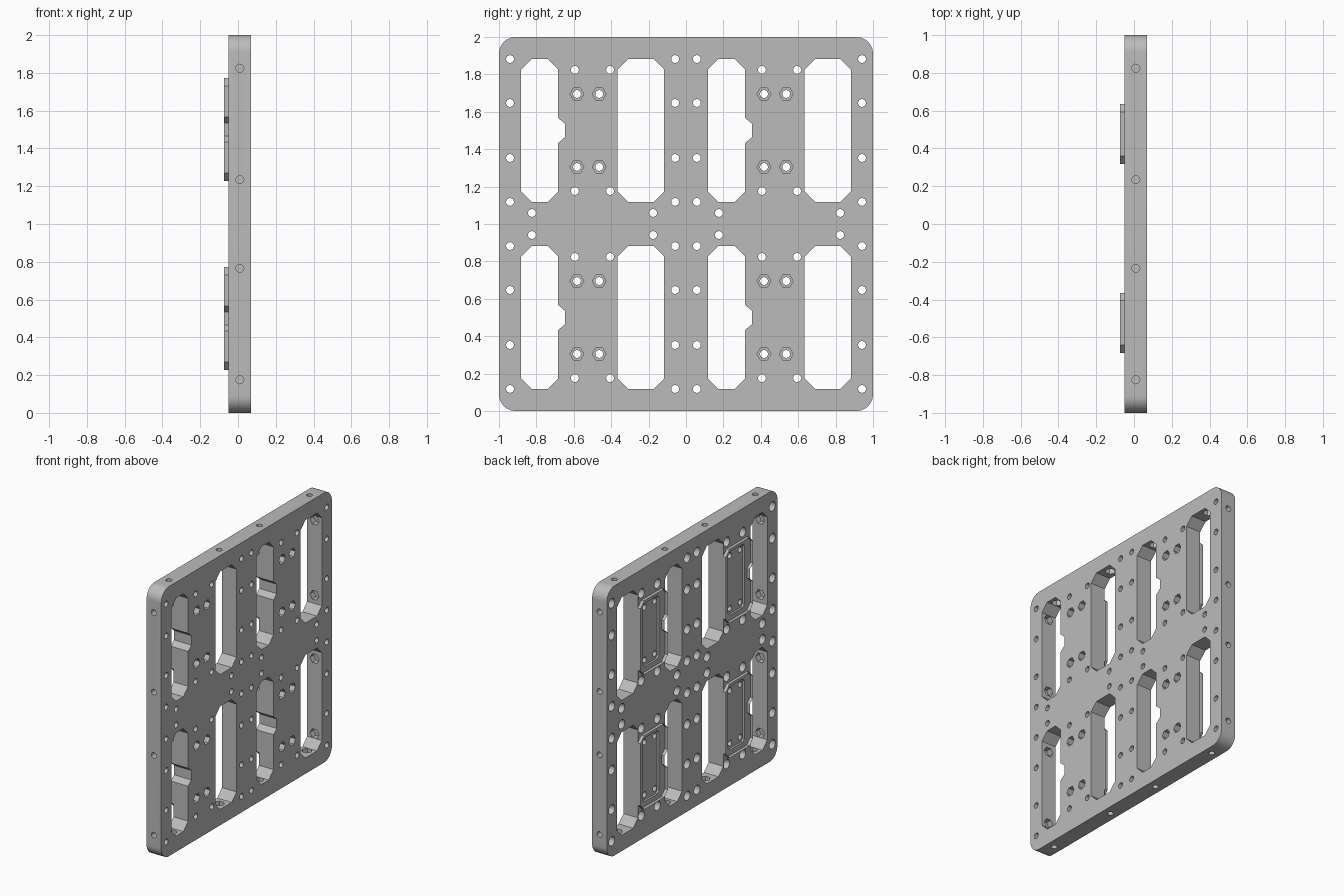
import bpy, bmesh, math
from mathutils import Vector
from mathutils.geometry import delaunay_2d_cdt

old = bpy.data.objects.get("Cube")
if old:
    bpy.data.objects.remove(old, do_unlink=True)

BACK, FACE = -0.05, 0.07      # plate thickness limits along x
RIM_TOP = -0.0735
HOLE, NUT, BORE = 0.021, 0.037, 0.035
MID = 0.01                    # x of the edge drillings
R = 0.09                      # plate corner radius
EDGE = 0.882                  # outer limit of the windows
CHAMFER = 0.056

metal = bpy.data.materials.new("plain_grey")
metal.use_nodes = True
grey = (0.5, 0.5, 0.5, 1)
metal.diffuse_color = grey
metal.node_tree.nodes["Principled BSDF"].inputs["Base Color"].default_value = grey


def place(axis, u, v, w):
    return Vector({"x": (w, u, v), "y": (u, w, v), "z": (u, v, w)}[axis])


def inside(u, v, loop):
    """Even-odd test of a point against one closed outline."""
    if not min(p[0] for p in loop) < u < max(p[0] for p in loop):
        return False
    odd = False
    for (a, b), (c, d) in zip(loop, loop[1:] + loop[:1]):
        if (b > v) != (d > v) and u < a + (v - b) * (c - a) / (d - b):
            odd = not odd
    return odd


def cap(bm, axis, w, outer, holes=()):
    """Flat face with holes, square to an axis."""
    pts, edges = [], []
    for loop in (outer, *holes):
        start, n = len(pts), len(loop)
        pts += [Vector(p) for p in loop]
        edges += [(start + i, start + (i + 1) % n) for i in range(n)]
    flat, _, tris, *_ = delaunay_2d_cdt(pts, edges, [], 0, 1e-6)
    verts = [bm.verts.new(place(axis, p.x, p.y, w)) for p in flat]
    for tri in tris:
        c = sum((flat[i] for i in tri), Vector((0, 0))) / len(tri)
        if inside(c.x, c.y, outer) and not any(inside(c.x, c.y, h) for h in holes):
            bm.faces.new([verts[i] for i in tri])


def drilled(p, q):
    """True for straight wall segments that carry edge drillings."""
    return any(abs(a - b) < 1e-5 and min(abs(abs(a) - EDGE), abs(abs(a) - 1)) < 1e-4
               for a, b in ((p[0], q[0]), (p[1] - 1, q[1] - 1)))


def tube(bm, axis, loop, a, b, skip=None):
    """Side walls of an outline between two depths."""
    for p, q in zip(loop, loop[1:] + loop[:1]):
        if not (skip and skip(p, q)):
            bm.faces.new([bm.verts.new(place(axis, *c))
                          for c in ((*p, a), (*q, a), (*q, b), (*p, b))])


def wall(bm, axis, w, depth, lo, hi, centres, radius, sides):
    """Straight edge wall with a row of blind holes."""
    holes = [ngon(MID, c, radius, sides) for c in centres]
    cap(bm, axis, w, [(BACK, lo), (FACE, lo), (FACE, hi), (BACK, hi)], holes)
    for h in holes:
        tube(bm, axis, h, w, depth)
        cap(bm, axis, depth, h)


def ngon(u, v, r, n):
    return [(u + r * math.cos(math.tau * i / n), v + r * math.sin(math.tau * i / n))
            for i in range(n)]


def octagon(u0, u1, v0, v1, c, notch=None, low=False):
    """Chamfered rectangle; an optional notch shifts one side along +u."""
    low_side = [(u0, v1 - c), (u0, v0 + c)]
    high_side = [(u1, v0 + c), (u1, v1 - c)]
    if notch is not None:
        u = u0 if low else u1
        bite = [(u, notch - 0.067), (u + 0.038, notch - 0.035),
                (u + 0.038, notch + 0.035), (u, notch + 0.067)]
        if low:
            low_side[1:1] = bite[::-1]
        else:
            high_side[1:1] = bite
    return [(u0 + c, v0), (u1 - c, v0)] + high_side + [(u1 - c, v1), (u0 + c, v1)] + low_side


def finish(bm, name):
    bmesh.ops.remove_doubles(bm, verts=bm.verts[:], dist=1e-5)
    bmesh.ops.recalc_face_normals(bm, faces=bm.faces[:])
    mesh = bpy.data.meshes.new(name)
    bm.to_mesh(mesh)
    bm.free()
    mesh.materials.append(metal)
    obj = bpy.data.objects.new(name, mesh)
    bpy.context.collection.objects.link(obj)
    # Smooth round surfaces, crisp machined edges
    bpy.ops.object.select_all(action="DESELECT")
    obj.select_set(True)
    bpy.context.view_layer.objects.active = obj
    bpy.ops.object.shade_smooth_by_angle(angle=math.radians(30))


plate = bmesh.new()

# Rounded square outline
outline = []
for k, (sy, sz) in enumerate([(1, 1), (-1, 1), (-1, -1), (1, -1)]):
    for i in range(11):
        t = math.pi / 2 * (k + i / 10)
        outline.append((sy * (1 - R) + R * math.cos(t), 1 + sz * (1 - R) + R * math.sin(t)))
tube(plate, "x", outline, BACK, FACE, drilled)

# Outer edges with a row of drillings on all four sides
ROW = (-0.825, -0.235, 0.235, 0.825)
for s in (-1, 1):
    wall(plate, "y", s, s * 0.93, R, 2 - R, [1 + t for t in ROW], HOLE, 16)
    wall(plate, "z", 1 + s, 1 + s * 0.93, R - 1, 1 - R, ROW, HOLE, 16)


def seats(lo, hi, offset):
    """Nut pocket centres that fit on a window wall."""
    return [min(max(t + offset, lo + 0.034), hi - 0.034) for t in ROW
            if lo - CHAMFER < t + offset < hi + CHAMFER]


# Eight chamfered windows, half of them notched, with nut pockets in the outer walls
windows = []
for z0, z1, s in ((1 - EDGE, EDGE, -1), (2 - EDGE, 1 + EDGE, 1)):
    for y0, y1, notched in ((-EDGE, -0.684, True), (-0.366, -0.117, False),
                            (0.117, 0.316, True), (0.634, EDGE, False)):
        loop = octagon(y0, y1, z0, z1, CHAMFER, (z0 + z1) / 2 if notched else None)
        windows.append(loop)
        tube(plate, "x", loop, BACK, FACE, drilled)
        lo, hi = y0 + CHAMFER, y1 - CHAMFER
        wall(plate, "z", 1 + s * EDGE, 1 + s * 0.925, lo, hi, seats(lo, hi, 0), NUT, 6)
    lo, hi = z0 + CHAMFER, z1 - CHAMFER
    for side in (-1, 1):
        wall(plate, "y", side * EDGE, side * 0.925, lo, hi, seats(lo, hi, 1), NUT, 6)

# Bolt holes, counterbored from the rear
bolts = [(sy * y, 1 + sz * z)
         for ys, zs in (((0.058, 0.941), (0.118, 0.353, 0.647, 0.882)),
                        ((0.406, 0.594), (0.176, 0.824)),
                        ((0.176, 0.824), (0.059,)))
         for y in ys for z in zs for sy in (-1, 1) for sz in (-1, 1)]
front_holes, rear_holes = list(windows), list(windows)
step = BACK + 0.045
for y, z in bolts:
    hole, bore = ngon(y, z, HOLE, 16), ngon(y, z, BORE, 16)
    tube(plate, "x", hole, FACE, step)
    cap(plate, "x", step, bore, [hole])
    tube(plate, "x", bore, step, BACK)
    front_holes.append(hole)
    rear_holes.append(bore)

# Four bays: shallow rear recess, each with four hexagonal nut pockets on the face
bays = [(y, z) for y in (-0.523, 0.477) for z in (0.5, 1.5)]
floor, seat = BACK + 0.015, FACE - 0.05
for y, z in bays:
    recess = octagon(y - 0.09, y + 0.1, z - 0.235, z + 0.235, 0.02)
    holes = []
    for dy in (-0.06, 0.059):
        for dz in (-0.195, 0.195):
            hole, pocket = ngon(y + dy, z + dz, HOLE, 16), ngon(y + dy, z + dz, NUT, 6)
            tube(plate, "x", pocket, FACE, seat)
            cap(plate, "x", seat, pocket, [hole])
            tube(plate, "x", hole, seat, floor)
            holes.append(hole)
            front_holes.append(pocket)
    cap(plate, "x", floor, recess, holes)
    tube(plate, "x", recess, floor, BACK)
    rear_holes.append(recess)

cap(plate, "x", FACE, outline, front_holes)
cap(plate, "x", BACK, outline, rear_holes)
finish(plate, "mounting_plate")

# Raised rims on the rear face, following the window notches
for i, (y, z) in enumerate(bays):
    rim = bmesh.new()
    pts = octagon(y - 0.159, y + 0.159, z - 0.273, z + 0.273, 0.042, z, low=True)
    face = rim.faces.new([rim.verts.new((RIM_TOP, u, v)) for u, v in pts])
    bmesh.ops.inset_individual(rim, faces=[face], thickness=0.026, use_even_offset=True)
    bmesh.ops.delete(rim, geom=[face], context="FACES")
    out = bmesh.ops.extrude_face_region(rim, geom=rim.faces[:], use_keep_orig=True)
    base = [g for g in out["geom"] if isinstance(g, bmesh.types.BMVert)]
    bmesh.ops.translate(rim, verts=base, vec=(BACK - RIM_TOP, 0, 0))
    finish(rim, f"rear_rim_{i + 1}")
